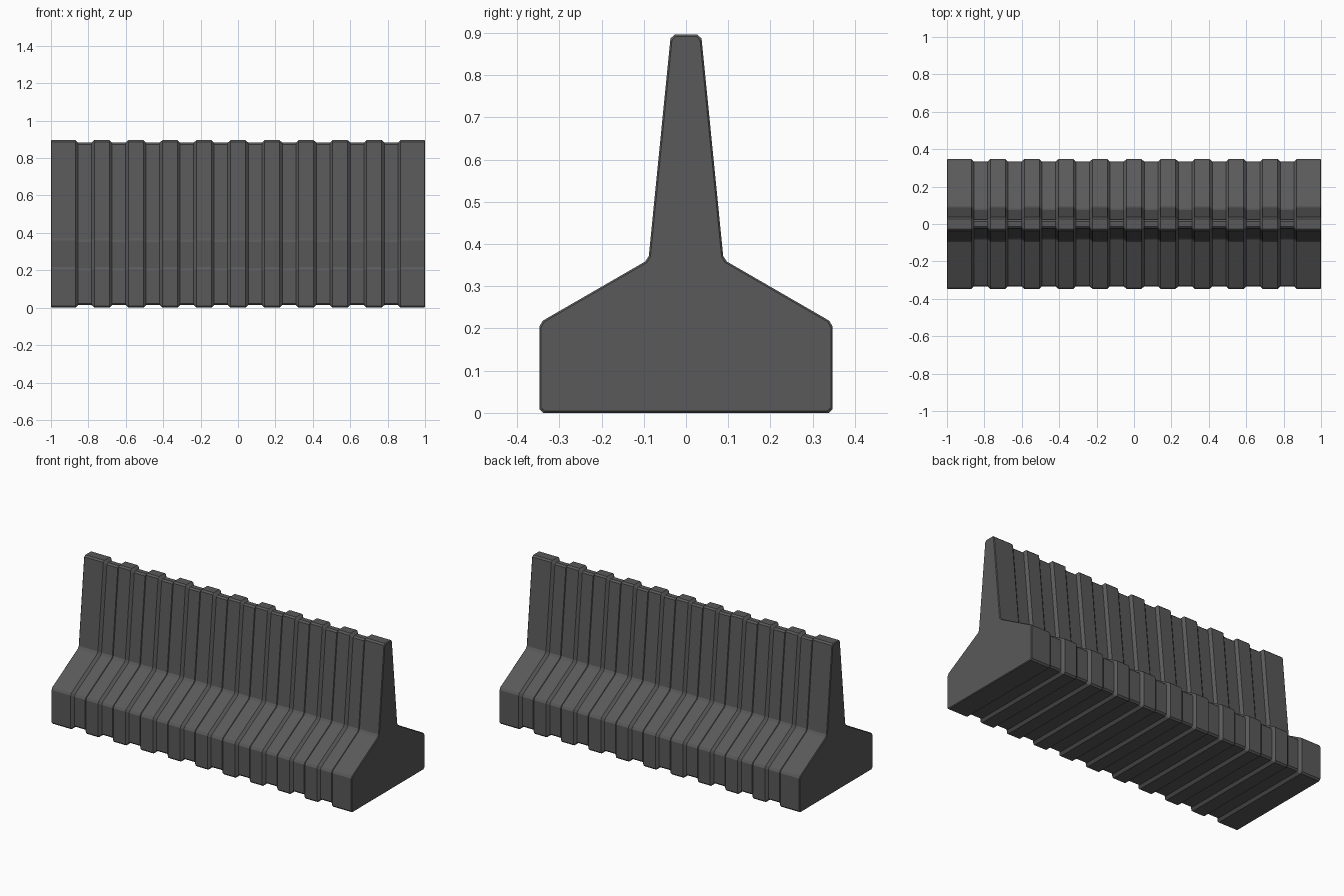
import bpy, bmesh
from mathutils import Vector

if "Cube" in bpy.data.objects:
    bpy.data.objects.remove(bpy.data.objects["Cube"])

# Half profile (y, z) of the barrier, mirrored into a closed loop
HALF = [(0.347, 0.0), (0.347, 0.214), (0.089, 0.363), (0.036, 0.896)]
PROFILE = [Vector(p) for p in HALF] + [Vector((-y, z)) for y, z in reversed(HALF)]


def section(inset, chamfer=0.009):
    """Profile moved inward by inset, with every corner chamfered."""
    n = len(PROFILE)
    pts = []
    for i, p in enumerate(PROFILE):
        a = (p - PROFILE[i - 1]).normalized()
        b = (PROFILE[(i + 1) % n] - p).normalized()
        na, nb = Vector((-a.y, a.x)), Vector((-b.y, b.x))
        pts.append(p + (na + nb) * inset / (1 + na.dot(nb)))
    out = []
    for i, p in enumerate(pts):
        for q in (pts[i - 1], pts[(i + 1) % n]):
            out.append(p + (q - p).normalized() * chamfer)
    return out


# Stations along the length: chamfered ends and ten shallow grooves
stations = [(-1.0, 0.004), (-0.996, 0.0)]
for i in range(10):
    c = (i - 4.5) * 0.182
    stations += [(c - 0.051, 0.0), (c - 0.036, 0.014),
                 (c + 0.036, 0.014), (c + 0.051, 0.0)]
stations += [(0.996, 0.0), (1.0, 0.004)]

# Loft the sections into one solid
bm = bmesh.new()
rings = [[bm.verts.new((x, p.x, p.y)) for p in section(d)] for x, d in stations]
for r, s in zip(rings, rings[1:]):
    for i in range(len(r)):
        j = (i + 1) % len(r)
        bm.faces.new((r[i], r[j], s[j], s[i]))
bm.faces.new(rings[0])
bm.faces.new(rings[-1])
bmesh.ops.recalc_face_normals(bm, faces=bm.faces)
mesh = bpy.data.meshes.new("barrier")
bm.to_mesh(mesh)
bm.free()
barrier = bpy.data.objects.new("concrete_barrier", mesh)
bpy.context.collection.objects.link(barrier)

# Dark grey concrete
mat = bpy.data.materials.new("dark_concrete")
mat.diffuse_color = (0.1, 0.1, 0.1, 1)
mat.use_nodes = True
mat.node_tree.nodes["Principled BSDF"].inputs["Base Color"].default_value = mat.diffuse_color
mesh.materials.append(mat)
